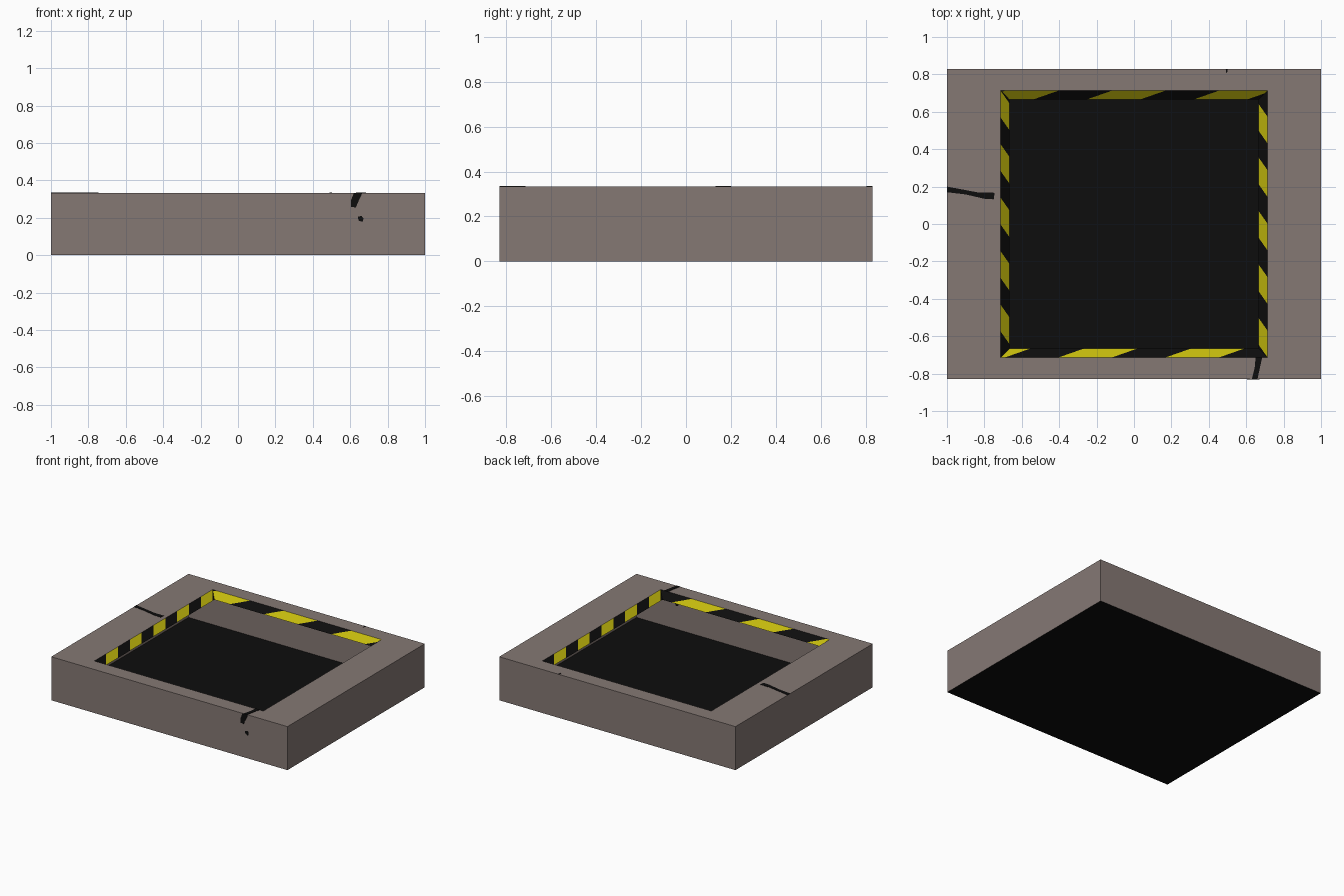
import bpy, bmesh, math
from mathutils import Vector

if "Cube" in bpy.data.objects:
    bpy.data.objects.remove(bpy.data.objects["Cube"])

X, Y, H = 1.0, 0.83, 0.333      # outer half sizes and height
OUT, INN = 0.715, 0.666         # opening: half size at the top and at the lip's lower edge
DROP = 0.046                    # how far the striped lip goes down


def material(name, rgb):
    m = bpy.data.materials.new(name)
    m.diffuse_color = (*rgb, 1)
    m.use_nodes = True
    m.node_tree.nodes["Principled BSDF"].inputs["Base Color"].default_value = m.diffuse_color
    return m


GREY = material("warm grey", (0.235, 0.190, 0.175))
BLACK = material("near black", (0.004, 0.004, 0.004))
YELLOW = material("warning yellow", (0.56, 0.50, 0.004))


def finish(name, bm, mats):
    me = bpy.data.meshes.new(name)
    bm.to_mesh(me)
    bm.free()
    for m in mats:
        me.materials.append(m)
    ob = bpy.data.objects.new(name, me)
    bpy.context.collection.objects.link(ob)
    return ob


def ring(bm, hx, hy, z):
    return [bm.verts.new((sx * hx, sy * hy, z))
            for sx, sy in ((-1, -1), (1, -1), (1, 1), (-1, 1))]


# housing: open shell of outer walls and a flat rim
bm = bmesh.new()
rings = [ring(bm, X, Y, 0), ring(bm, X, Y, H), ring(bm, OUT, OUT, H)]
for a, b in zip(rings, rings[1:]):
    for i in range(4):
        j = (i + 1) % 4
        bm.faces.new((a[i], a[j], b[j], b[i]))
finish("housing", bm, [GREY])

# floor: black sheet across the whole base
bm = bmesh.new()
bm.faces.new(ring(bm, X, Y, 0))
finish("pit_floor", bm, [BLACK])


# striped lip: sloping strip cut along slanted stripe edges, then coloured in turn
def lip(name, place, half, phase, slant):
    bm = bmesh.new()
    pts = ((-OUT, OUT, H), (OUT, OUT, H), (INN, INN, H - DROP), (-INN, INN, H - DROP))
    bm.faces.new([bm.verts.new(p) for p in pts])
    for k in range(-12, 13):
        u = phase + k * half
        bmesh.ops.bisect_plane(bm, geom=bm.verts[:] + bm.edges[:] + bm.faces[:],
                               dist=1e-5, plane_co=(u, OUT, 0),
                               plane_no=Vector((OUT - INN, slant, 0)).normalized())
    for f in bm.faces:
        c = f.calc_center_median()
        u = c.x - slant * (OUT - c.y) / (OUT - INN)
        f.material_index = math.floor((u - phase) / half) % 2
    for v in bm.verts:
        v.co = (*place(v.co.x, v.co.y), v.co.z)
    bm.normal_update()
    for f in bm.faces:
        if f.normal.z < 0:
            f.normal_flip()
    finish(name, bm, [YELLOW, BLACK])


lip("back_lip", lambda u, v: (u, v), 0.286, -0.112, -0.14)
lip("front_lip", lambda u, v: (u, -v), 0.286, -0.408, 0.14)
lip("right_lip", lambda u, v: (v, u), 0.143, -0.143, 0.07)
lip("left_lip", lambda u, v: (-v, u), 0.143, 0.0, -0.07)


# cracks: very thin plates showing on both sides of the shell
def crack(name, pts, place):
    bm = bmesh.new()
    bm.faces.new([bm.verts.new(place(a, b)) for a, b in pts])
    ob = finish(name, bm, [BLACK])
    mod = ob.modifiers.new("thickness", 'SOLIDIFY')
    mod.thickness = 0.004
    mod.offset = 0


def on_top(a, b):
    return (a, b, H)


def on_front(a, b):
    return (a, -Y, b)


crack("left_rim_crack", [(-1, .20), (-.92, .185), (-.83, .168), (-.745, .167), (-.75, .132),
                         (-.80, .135), (-.9, .158), (-1, .17)], on_top)
crack("front_rim_crack", [(.65, -.715), (.685, -.715), (.675, -.76), (.66, -.83),
                          (.63, -.83), (.645, -.77)], on_top)
crack("back_rim_crack", [(.49, .83), (.502, .83), (.497, .805), (.493, .81)], on_top)
crack("front_wall_crack", [(.62, H), (.665, H), (.645, .29), (.63, .255), (.605, .258),
                           (.603, .29)], on_front)
crack("front_wall_chip", [(.64, .205), (.66, .21), (.672, .195), (.665, .178),
                          (.645, .185)], on_front)
